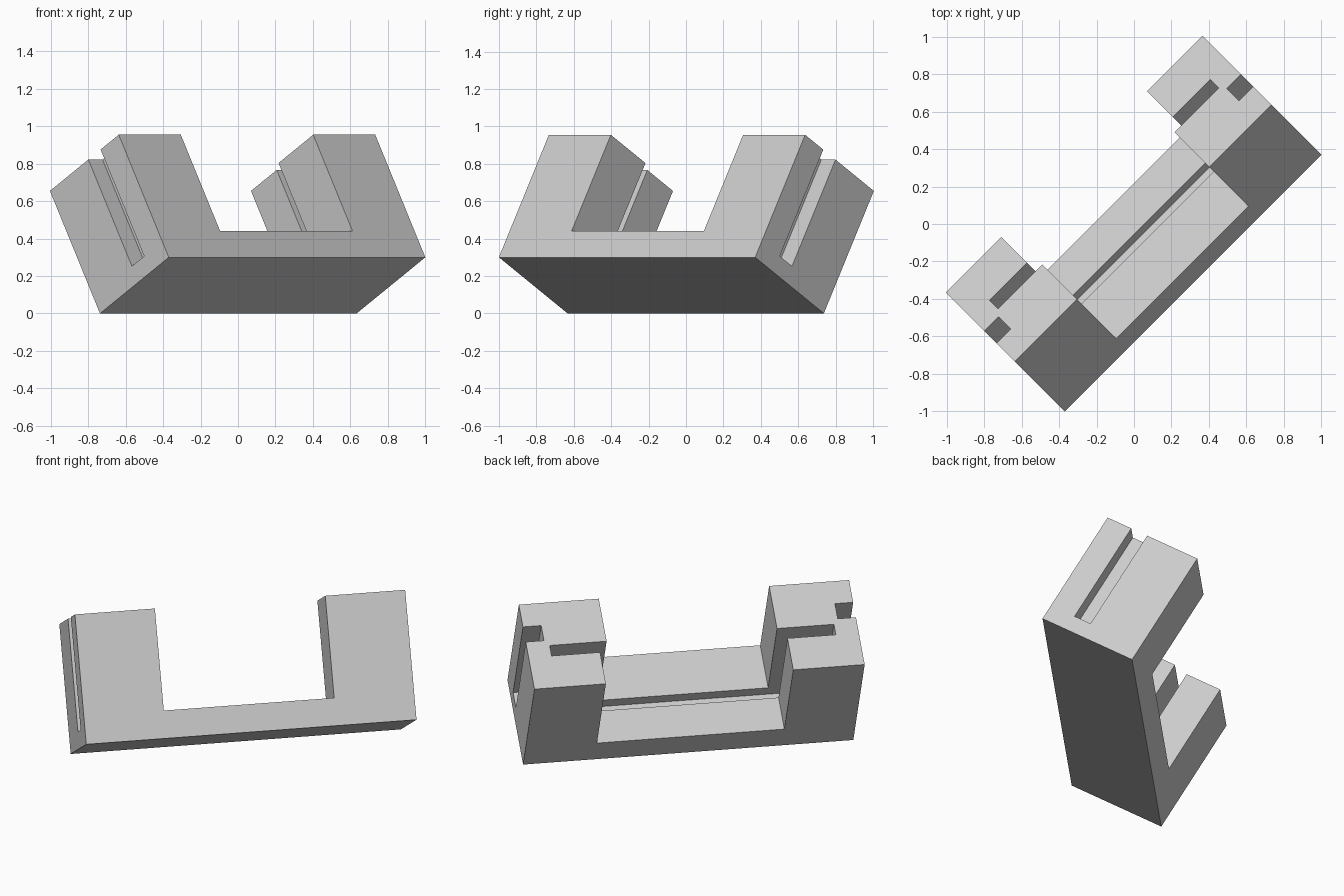
import bpy, bmesh
from math import radians
from mathutils import Matrix, Vector

cube = bpy.data.objects.get("Cube")
if cube:
    bpy.data.objects.remove(cube, do_unlink=True)

L, W, H = 0.969, 0.60, 0.756      # half length, depth, height
FLOOR, GROOVE = 0.162, 0.098      # floor of the gap, bottom of the slots
OVER = 0.1                        # overshoot of cutters past the surface

grey = bpy.data.materials.new("light_grey")
grey.use_nodes = True
colour = (0.6, 0.6, 0.6, 1)
grey.diffuse_color = colour
grey.node_tree.nodes["Principled BSDF"].inputs["Base Color"].default_value = colour


def box(name, x, y, z):
    """Box spanning the given (low, high) ranges."""
    bm = bmesh.new()
    bmesh.ops.create_cube(bm, size=1)
    for v in bm.verts:
        v.co = Vector(r[0] if c < 0 else r[1] for c, r in zip(v.co, (x, y, z)))
    mesh = bpy.data.meshes.new(name)
    bm.to_mesh(mesh)
    bm.free()
    obj = bpy.data.objects.new(name, mesh)
    bpy.context.collection.objects.link(obj)
    return obj


def cut(target, x, y, z):
    """Subtract a box from the target."""
    cutter = box("cutter", x, y, z)
    cutter.hide_render = True
    mod = target.modifiers.new("cut", 'BOOLEAN')
    mod.operation, mod.solver, mod.object = 'DIFFERENCE', 'EXACT', cutter
    bpy.context.view_layer.objects.active = target
    bpy.ops.object.modifier_apply(modifier=mod.name)
    bpy.data.objects.remove(cutter, do_unlink=True)


# Solid block, lengthwise on x, front at y = 0
block = box("slotted_bracket", (-L, L), (0, W), (0, H))
block.data.materials.append(grey)
top = H + OVER

# Gap between the arms, a little wider behind the slot
cut(block, (-0.5, 0.5), (-OVER, W + OVER), (FLOOR, top))
cut(block, (-0.55, 0.55), (0.302, W + OVER), (FLOOR, top))

# Long slot running through the floor and into both arms
cut(block, (-0.834, 0.834), (0.302, 0.376), (GROOVE, top))

# Notch in the outer end of each arm
for x in ((-L - OVER, -0.862), (0.862, L + OVER)):
    cut(block, x, (0.158, 0.265), (GROOVE, top))

# Lean back and turn to the diagonal
block.data.transform(
    Matrix.Rotation(radians(45), 4, 'Z')
    @ Matrix.Translation((0, -0.446, 0.3))
    @ Matrix.Rotation(radians(-30), 4, 'X'))
